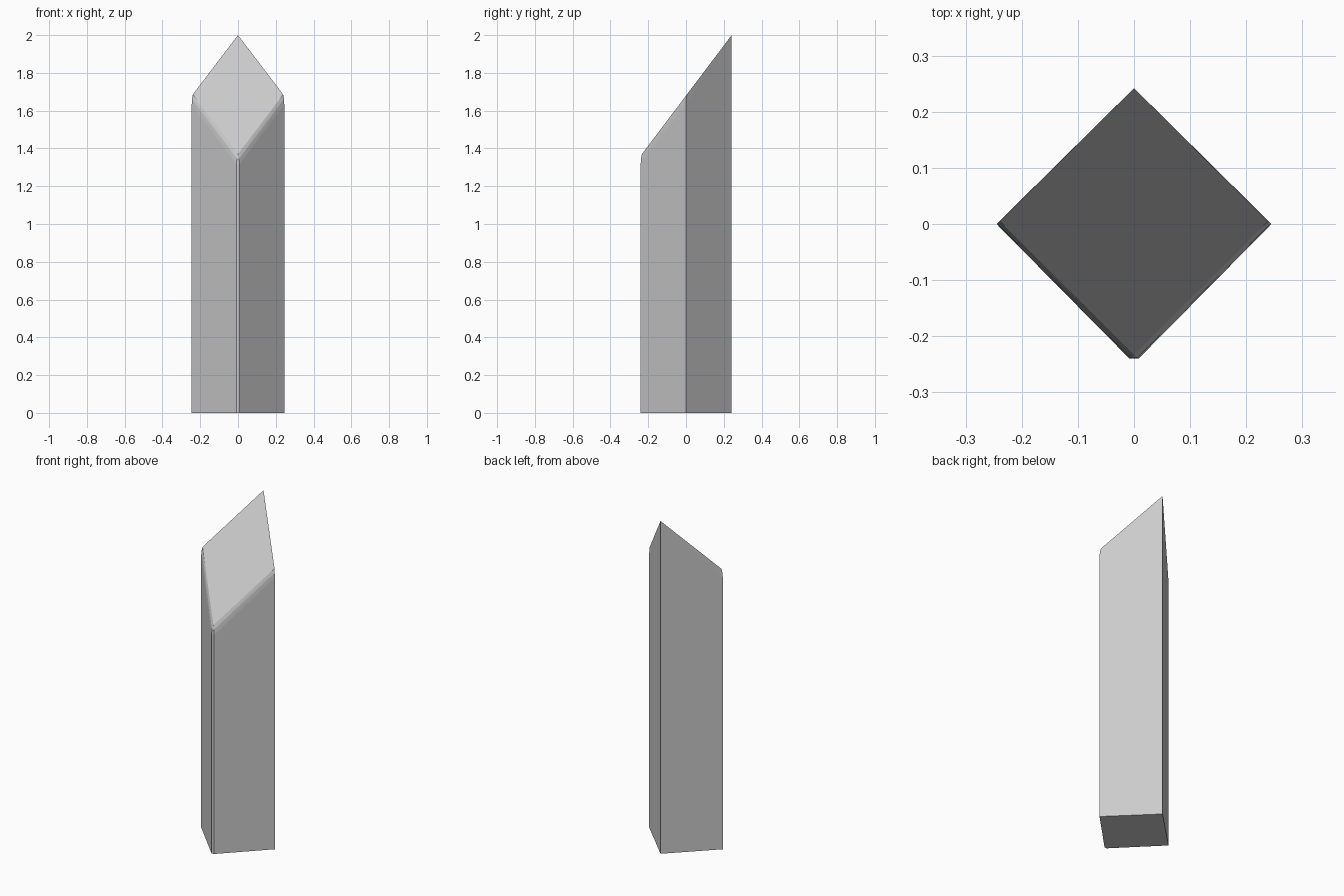
import bpy, bmesh, math

if "Cube" in bpy.data.objects:
    bpy.data.objects.remove(bpy.data.objects["Cube"])

SIDE, BACK, FRONT, CHAMFER = 0.245, 0.242, -0.240, 0.008


def slope(y):
    """Height of the slanted top plane."""
    return 2.0 - 1.325 * (BACK - y)


# Right-hand points; mirrored in x below
half = [
    # base outline
    (SIDE, 0, 0), (CHAMFER, FRONT, 0), (0, BACK, 0),
    # slanted diamond top
    (0, BACK, 2.0), (0.239, 0.005, slope(0.005)), (0, -0.233, slope(-0.233)),
    # middle of the rounded front edges
    (0.2435, 0.001, 1.662), (0.006, -0.2385, 1.345),
    # lower line of the rounded front edges
    (SIDE, 0, 1.632), (CHAMFER, FRONT, 1.315),
]
points = {(s * x, y, z) for x, y, z in half for s in (1, -1)}

# Crystal pillar: convex solid with flat faces
bm = bmesh.new()
for p in sorted(points):
    bm.verts.new(p)
bmesh.ops.remove_doubles(bm, verts=bm.verts[:], dist=1e-5)
bmesh.ops.convex_hull(bm, input=bm.verts[:])
bmesh.ops.dissolve_limit(bm, angle_limit=math.radians(1),
                         verts=bm.verts[:], edges=bm.edges[:])
bmesh.ops.recalc_face_normals(bm, faces=bm.faces[:])
mesh = bpy.data.meshes.new("slanted_pillar")
bm.to_mesh(mesh)
bm.free()
bpy.context.collection.objects.link(bpy.data.objects.new("slanted_pillar", mesh))
